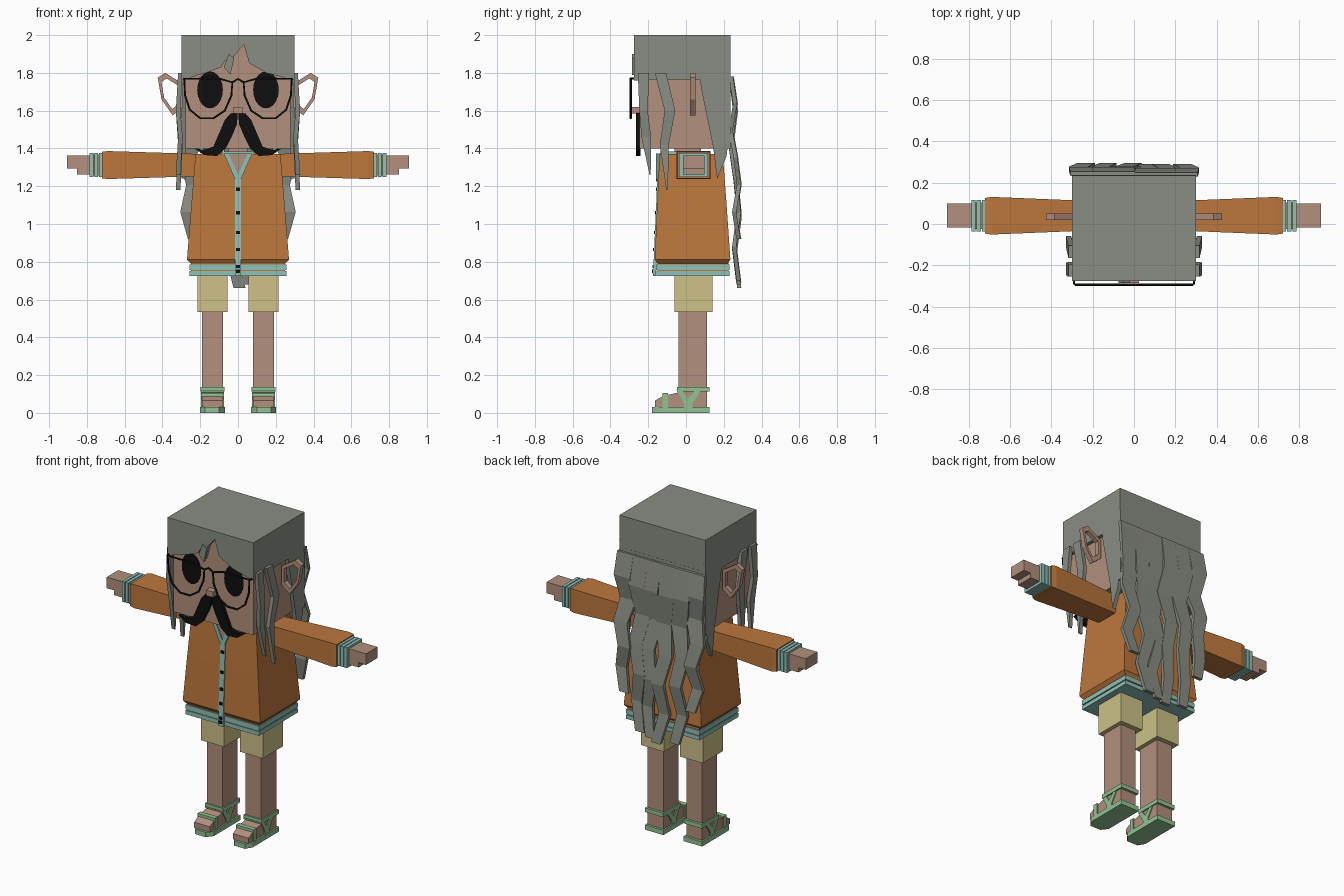
import bpy, bmesh
from mathutils import Vector

if "Cube" in bpy.data.objects:
    bpy.data.objects.remove(bpy.data.objects["Cube"])


def material(name, rgb):
    lin = [((c / 255 + 0.055) / 1.055) ** 2.4 for c in rgb] + [1]
    m = bpy.data.materials.new(name)
    m.use_nodes = True
    m.diffuse_color = lin
    m.node_tree.nodes["Principled BSDF"].inputs["Base Color"].default_value = lin
    return m


skin = material("skin", (178, 144, 125))
hair = material("grey_hair", (137, 141, 131))
orange = material("orange_cloth", (188, 119, 60))
teal = material("teal_trim", (142, 193, 184))
khaki = material("khaki_cloth", (205, 193, 136))
green = material("green_strap", (147, 194, 147))
black = material("black", (14, 14, 14))


def finish(name, bm, mat):
    bmesh.ops.recalc_face_normals(bm, faces=bm.faces)
    me = bpy.data.meshes.new(name)
    bm.to_mesh(me)
    bm.free()
    me.materials.append(mat)
    ob = bpy.data.objects.new(name, me)
    bpy.context.collection.objects.link(ob)
    return ob


def loft(name, rows, axis, mat):
    """Join rectangles (centre, half sizes) lying across one axis."""
    a, b = [i for i in range(3) if i != axis]
    bm = bmesh.new()
    rings = []
    for centre, half in rows:
        ring = []
        for p, q in ((-1, -1), (1, -1), (1, 1), (-1, 1)):
            v = Vector(centre)
            v[a] += p * half[0]
            v[b] += q * half[1]
            ring.append(bm.verts.new(v))
        rings.append(ring)
    for r, s in zip(rings, rings[1:]):
        for i in range(4):
            j = (i + 1) % 4
            bm.faces.new((r[i], r[j], s[j], s[i]))
    bm.faces.new(rings[0])
    bm.faces.new(rings[-1])
    return finish(name, bm, mat)


def box(name, x, y, z, mat):
    c, h = ((x[0] + x[1]) / 2, (y[0] + y[1]) / 2), (abs(x[1] - x[0]) / 2, (y[1] - y[0]) / 2)
    return loft(name, [((*c, z[0]), h), ((*c, z[1]), h)], 2, mat)


def prism(name, pts, axis, lo, hi, mat):
    """Extrude a flat outline along one axis."""
    bm = bmesh.new()
    ends = []
    for d in (lo, hi):
        ring = []
        for p in pts:
            co = list(p)
            co.insert(axis, d)
            ring.append(bm.verts.new(co))
        ends.append(ring)
        bm.faces.new(ring)
    for i in range(len(pts)):
        j = (i + 1) % len(pts)
        bm.faces.new((ends[0][i], ends[0][j], ends[1][j], ends[1][i]))
    return finish(name, bm, mat)


def tube(name, pts, radius, mat, closed=False):
    cu = bpy.data.curves.new(name, 'CURVE')
    cu.dimensions = '3D'
    cu.bevel_depth = radius
    cu.bevel_resolution = 1
    sp = cu.splines.new('POLY')
    sp.points.add(len(pts) - 1)
    for p, co in zip(sp.points, pts):
        p.co = (*co, 1)
    sp.use_cyclic_u = closed
    cu.materials.append(mat)
    ob = bpy.data.objects.new(name, cu)
    bpy.context.collection.objects.link(ob)
    return ob


def mirror(pts, s):
    return [(s * p[0], p[1]) for p in pts]


# Head and hair cap
box("head", (-.278, .278), (-.245, .2), (1.4, 1.96), skin)
box("neck", (-.05, .05), (-.06, .08), (1.3, 1.42), skin)
box("hair_cap", (-.3, .3), (-.235, .235), (1.78, 2), hair)
box("back_hair", (-.3, .3), (.195, .236), (1.4, 1.8), hair)
hairline = [(.3, 2), (.3, 1.76), (.15, 1.8), (.06, 1.85), (.03, 1.95), (-.02, 1.89), (-.045, 1.8),
            (-.065, 1.87), (-.09, 1.83), (-.17, 1.8), (-.3, 1.76), (-.3, 2)]
prism("fringe", hairline, 1, -.275, -.23, hair)
prism("forehead_strand", [(-.05, 1.9), (-.075, 1.83), (-.04, 1.79), (-.02, 1.88)], 1, -.285, -.27, hair)
box("nose", (-.025, .025), (-.285, -.24), (1.585, 1.62), skin)

# Back locks: start x, tip x, tip z, half width
locks = [(.25, .25, .92, .052), (-.25, -.25, .92, .052), (.15, .14, .7, .05), (-.15, -.14, .69, .05),
         (.05, .07, .68, .048), (-.05, -.01, .66, .05)]
wave = [.238, .26, .236, .262, .28, .255, .278]
for n, (x0, x1, tip, w) in enumerate(locks):
    rows = []
    for i, y in enumerate(wave):
        t = i / 6
        sway = (.018 if (i + n) % 2 else -.018) * min(1, 3 * t)
        width = w * (1.08 if i < 3 else 1 - .55 * (t - .33))
        rows.append(((x0 + (x1 - x0) * t + sway, y + .004 * (n % 2), 1.78 + (tip - 1.78) * t),
                     (width, .011)))
    loft("back_lock_%d" % (n + 1), rows, 2, hair)

# Parts on both sides
front_lock = [(-.225, 1.8, .03), (-.225, 1.6, .022), (-.21, 1.46, .026), (-.19, 1.26, .003)]
middle_lock = [(-.135, 1.8, .03), (-.085, 1.6, .028), (-.115, 1.42, .024), (-.1, 1.18, .004)]
rear_side = [(.07, 1.8), (.08, 1.72), (.145, 1.4), (.165, 1.24), (.215, 1.36), (.236, 1.55), (.236, 1.8)]
ear_path = [(.29, 1.74), (.385, 1.8), (.425, 1.775), (.405, 1.66), (.345, 1.575), (.29, 1.62)]
rim = [(.03, 1.75), (.1, 1.77), (.285, 1.77), (.28, 1.68), (.255, 1.605), (.2, 1.56),
       (.13, 1.56), (.07, 1.6), (.035, 1.68)]
whisker = [(.002, 1.59), (.04, 1.585), (.07, 1.55), (.1, 1.48), (.13, 1.41), (.18, 1.393), (.23, 1.4),
           (.18, 1.365), (.11, 1.36), (.065, 1.4), (.03, 1.47), (.005, 1.53)]
foot = [(.11, .03), (-.165, .03), (-.165, .065), (-.12, .09), (-.03, .11), (.11, .11)]
ankle_y = [(-.05, .12), (-.02, .12), (.01, .075), (.05, .12), (.08, .12), (.035, .05), (.035, .02),
           (-.01, .02), (-.01, .05)]
sole = [(.07, .125), (.2, .125), (.2, -.14), (.175, -.18), (.1, -.18), (.07, -.14)]

for side, s in (("left", 1), ("right", -1)):
    # Side hair
    for nm, path in (("front", front_lock), ("middle", middle_lock)):
        rows = [((s * (.305 + .012 * (i % 2)), y, z), (.012, w)) for i, (y, z, w) in enumerate(path)]
        loft(side + "_" + nm + "_side_lock", rows, 2, hair)
    prism(side + "_rear_side_hair", rear_side, 0, s * .275, s * .3, hair)
    box(side + "_side_hairline", (s * .27, s * .3), (-.275, .236), (1.765, 1.85), hair)

    # Ear: a flat hoop, outer outline bridged to a shrunken copy
    pts = mirror(ear_path, s)
    mid = sum((Vector(p) for p in pts), Vector((0, 0))) / len(pts)
    inner = [mid + (Vector(p) - mid) * .72 for p in pts]
    bm = bmesh.new()
    loops = [[bm.verts.new((p[0], y, p[1])) for p in ring]
             for ring, y in ((pts, .02), (pts, .05), (inner, .05), (inner, .02))]
    for k in range(4):
        a, b = loops[k], loops[(k + 1) % 4]
        for i in range(len(a)):
            j = (i + 1) % len(a)
            bm.faces.new((a[i], a[j], b[j], b[i]))
    finish(side + "_ear", bm, skin)

    # Face details
    bm = bmesh.new()
    bmesh.ops.create_circle(bm, cap_ends=True, segments=20, radius=1)
    for v in bm.verts:
        v.co = (s * .148 + .068 * v.co.x, -.252, 1.71 + .098 * v.co.y)
    finish(side + "_eye", bm, black)
    prism(side + "_moustache", mirror(whisker, s), 1, -.266, -.24, black)
    tube(side + "_glasses_rim", [(x, -.293, z) for x, z in mirror(rim, s)], .006, black, True)
    tube(side + "_glasses_arm", [(s * .291, -.293, 1.77), (s * .291, .085, 1.77), (s * .291, .085, 1.735)],
         .005, black)

    # Sleeve, striped cuff and hand
    c = (.04, 1.312)
    sleeve = [(.15, .068, .056), (.3, .075, .062), (.69, .091, .074), (.72, .086, .07)]
    loft(side + "_sleeve", [((s * x, *c), (hy, hz)) for x, hy, hz in sleeve], 0, orange)
    box(side + "_cuff_core", (s * .71, s * .78), (-.025, .105), (1.256, 1.368), orange)
    for i in range(3):
        x = .716 + .025 * i
        box(side + "_cuff_stripe_%d" % (i + 1), (s * x, s * (x + .02)), (-.036, .116), (1.248, 1.376), teal)
    box(side + "_fingers", (s * .77, s * .905), (-.016, .098), (1.293, 1.363), skin)
    box(side + "_palm", (s * .77, s * .853), (-.016, .098), (1.263, 1.3), skin)

    # Collar edge
    edge = [(.075, 1.372), (.05, 1.372), (0, 1.262), (0, 1.225), (.017, 1.24)]
    prism(side + "_collar_edge", mirror(edge, s), 1, -.158, -.13, teal)

    # Leg, shorts and sandal
    box(side + "_shorts_leg", (s * .055, s * .215), (-.06, .14), (.535, .79), khaki)
    box(side + "_leg", (s * .08, s * .19), (-.04, .11), (.05, .56), skin)
    prism(side + "_foot", foot, 0, s * .08, s * .19, skin)
    prism(side + "_sandal_sole", mirror(sole, s), 2, 0, .03, green)
    prism(side + "_sandal_side_strap", ankle_y, 0, s * .074, s * .196, green)
    box(side + "_ankle_strap", (s * .072, s * .198), (-.048, .125), (.112, .138), green)
    box(side + "_toe_strap", (s * .074, s * .196), (-.125, -.095), (.02, .104), green)

tube("glasses_bridge", [(-.03, -.293, 1.75), (0, -.293, 1.768), (.03, -.293, 1.75)], .006, black)

# Jacket body and striped hem
body = [(.79, .25, -.15, .22), (.812, .27, -.165, .235), (1.1, .247, -.153, .215), (1.37, .225, -.14, .195)]
loft("jacket", [((0, (f + b) / 2, z), (hx, (b - f) / 2)) for z, hx, f, b in body], 2, orange)
box("hem_core", (-.25, .25), (-.15, .225), (.73, .8), orange)
for i, (lo, hi) in enumerate(((.725, .75), (.757, .786))):
    box("hem_stripe_%d" % (i + 1), (-.256, .256), (-.156, .231), (lo, hi), teal)
box("collar_ring", (-.085, .085), (-.135, .12), (1.36, 1.385), teal)
prism("neck_opening", [(-.056, 1.372), (.056, 1.372), (0, 1.25)], 1, -.152, -.13, skin)


# Placket and buttons follow the sloping front
def front(z):
    return -.14 - .025 * (1.37 - z) / .56


loft("placket", [((0, front(z) + .002, z), (.017, .008)) for z in (.725, .81, 1.24)], 2, teal)
for i, z in enumerate((.75, .775, .865, .955, 1.06, 1.185)):
    y = front(z)
    box("button_%d" % (i + 1), (-.01, .01), (y - .011, y), (z - .009, z + .009), black)
